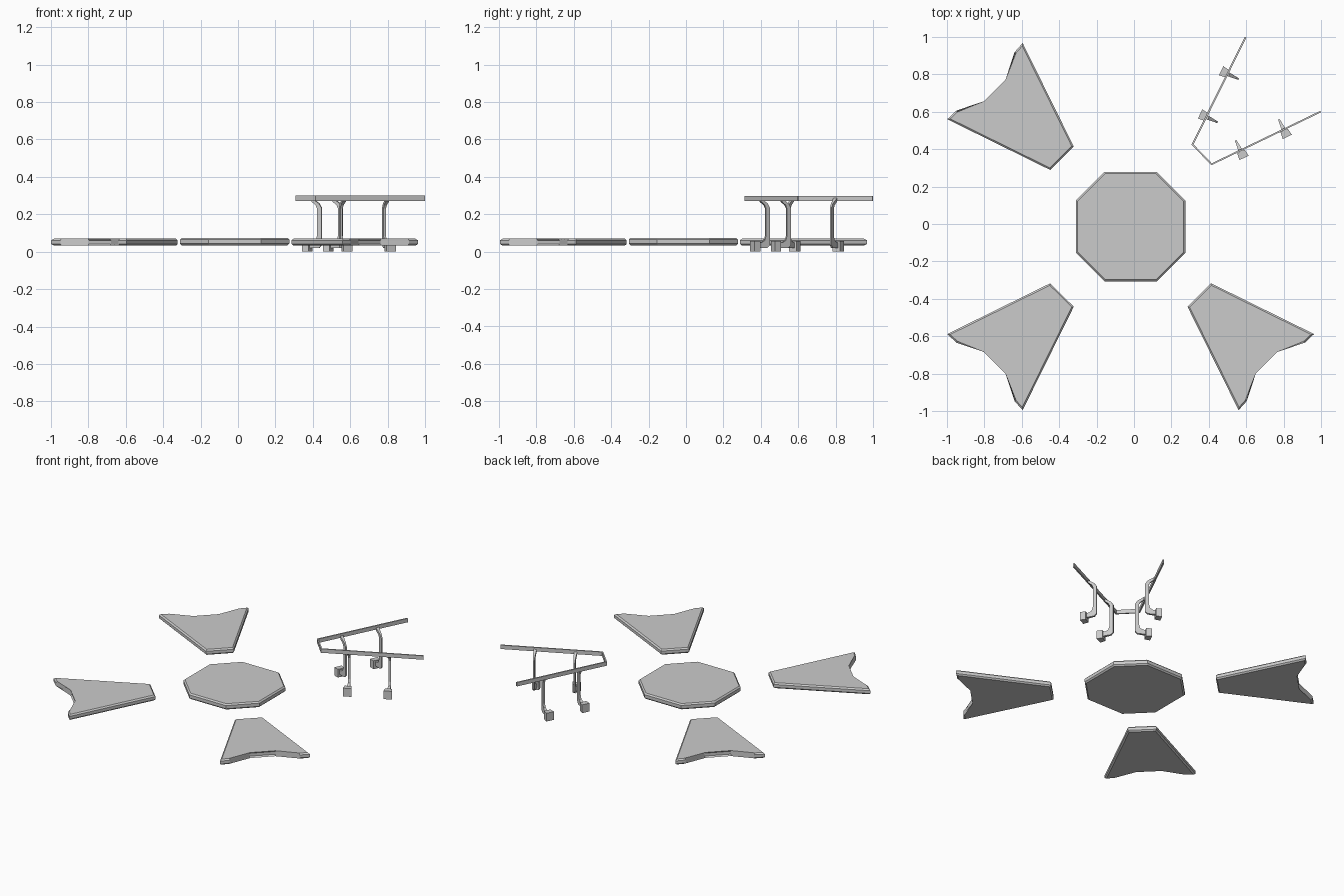
import bpy, bmesh
from mathutils import Vector

if "Cube" in bpy.data.objects:
    bpy.data.objects.remove(bpy.data.objects["Cube"])


def finish(name, bm):
    bmesh.ops.recalc_face_normals(bm, faces=bm.faces)
    me = bpy.data.meshes.new(name)
    bm.to_mesh(me)
    bm.free()
    ob = bpy.data.objects.new(name, me)
    bpy.context.collection.objects.link(ob)
    return ob


def prism(bm, lower, upper):
    """Closed solid between two matching outlines."""
    a = [bm.verts.new(p) for p in lower]
    b = [bm.verts.new(p) for p in upper]
    bm.faces.new(a[::-1])
    bm.faces.new(b)
    n = len(a)
    for i in range(n):
        j = (i + 1) % n
        bm.faces.new((a[i], a[j], b[j], b[i]))


def slab(name, outline, z0, z1, bevel=0.009):
    bm = bmesh.new()
    prism(bm, [(x, y, z0) for x, y in outline], [(x, y, z1) for x, y in outline])
    flat = [e for e in bm.edges if abs(e.verts[0].co.z - e.verts[1].co.z) < 1e-6]
    bmesh.ops.bevel(bm, geom=flat, offset=bevel, segments=1, affect='EDGES')
    finish(name, bm)


# Slabs share a centre slightly off the origin
CX, CY = -0.018, -0.014

# Octagonal centre slab
R, C = 0.292, 0.14
octagon = [(C, R), (R, C), (R, -C), (C, -R), (-C, -R), (-R, -C), (-R, C), (-C, R)]
slab("centre_slab", [(CX + x, CY + y) for x, y in octagon], 0.034, 0.074)

# Three notched wing slabs, mirrored around the centre
wing = [(0.43, 0.303), (0.304, 0.428), (0.577, 0.981), (0.62, 0.933),
        (0.661, 0.78), (0.779, 0.662), (0.931, 0.62), (0.98, 0.574)]
for name, sx, sy in (("wing_slab_back_left", -1, 1),
                     ("wing_slab_front_left", -1, -1),
                     ("wing_slab_front_right", 1, -1)):
    slab(name, [(CX + sx * x, CY + sy * y) for x, y in wing], 0.032, 0.07)

# Guard rail: thin strip, offset inward from its outer outline
outer = [(0.597, 1.0), (0.307, 0.424), (0.414, 0.314), (1.0, 0.597)]
inner = [(0.996, 0.605), (0.4155, 0.3245), (0.3185, 0.425), (0.605, 0.996)]
outer[0] = (0.592, 1.0)
inner[3] = (0.601, 0.997)
bm = bmesh.new()
ring = outer + inner
prism(bm, [(x, y, 0.272) for x, y in ring], [(x, y, 0.299) for x, y in ring])
finish("guard_rail", bm)

# Rail supports: local frame is s along the rail, u inward, z up
S = Vector((0.901, 0.434, 0))
U = Vector((-0.434, 0.901, 0))
# Side profile (u, z): foot arm, post and slanted top tab
profile = [(-0.02, 0.02), (0.045, 0.02), (0.06, 0.035), (0.06, 0.235), (0.045, 0.258),
           (0.004, 0.287), (0.004, 0.268), (0.028, 0.248), (0.036, 0.23),
           (0.036, 0.085), (0.028, 0.06), (0.01, 0.05), (-0.02, 0.05)]
foot = [(-0.022, -0.006), (-0.027, -0.044), (0.027, -0.044), (0.022, -0.006)]


def support(name, base, swap):
    def world(s, u, z):
        p = Vector((base[0], base[1], z)) + S * s + U * u
        return (p.y, p.x, p.z) if swap else tuple(p)

    def half(u):  # thickness narrows towards the inside
        return max(0.004, min(0.011, 0.011 - 0.11 * u))

    bm = bmesh.new()
    prism(bm, [world(-half(u), u, z) for u, z in profile],
          [world(half(u), u, z) for u, z in profile])
    prism(bm, [world(s, u, 0.0) for s, u in foot], [world(s, u, 0.057) for s, u in foot])
    finish(name, bm)


for side, swap in (("right", False), ("left", True)):
    support("rail_support_inner_" + side, (0.569, 0.393), swap)
    support("rail_support_outer_" + side, (0.80, 0.505), swap)
